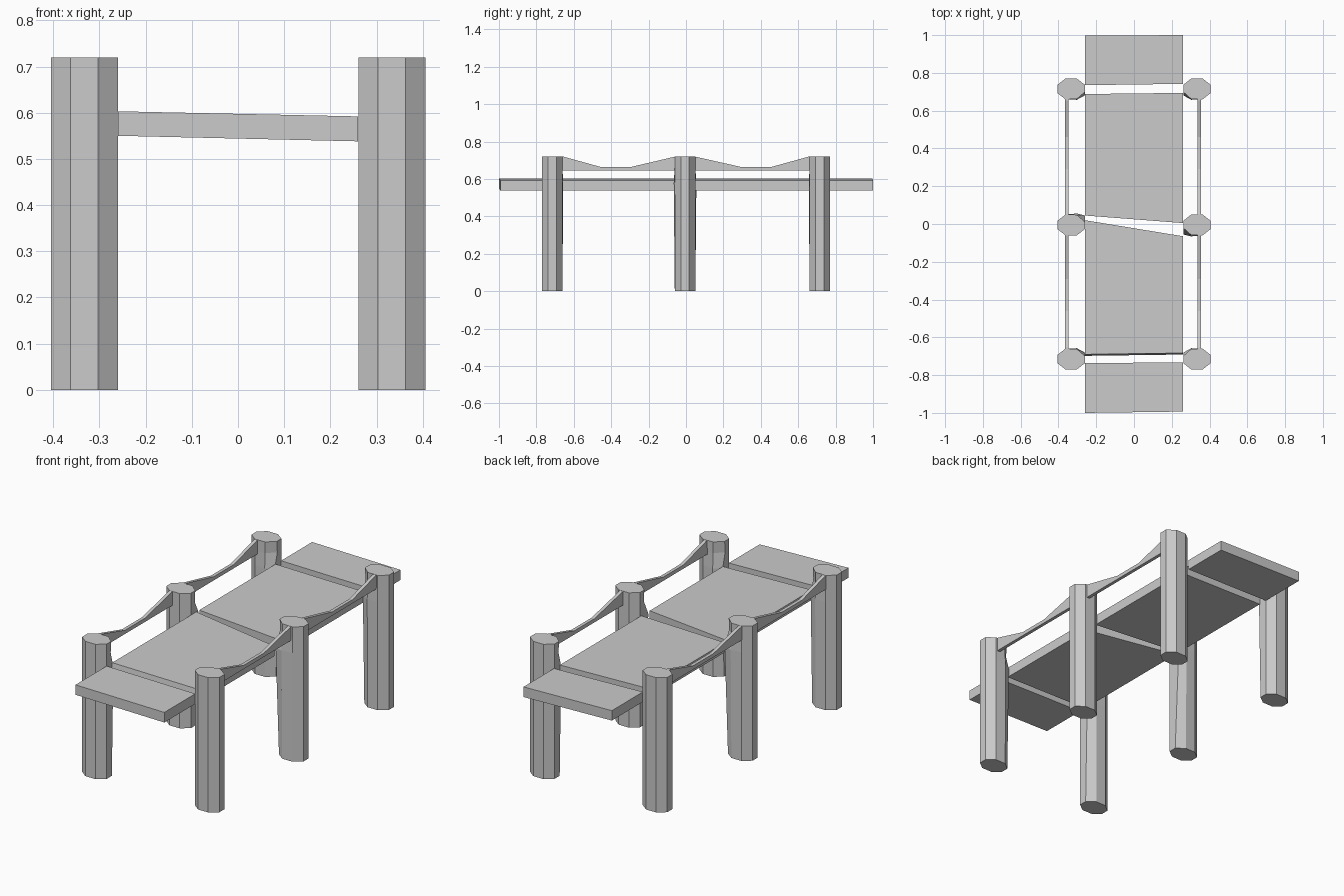
import bpy

if "Cube" in bpy.data.objects:
    bpy.data.objects.remove(bpy.data.objects["Cube"])


def make_mesh(name, verts, faces):
    me = bpy.data.meshes.new(name)
    me.from_pydata(verts, [], faces)
    me.update()
    ob = bpy.data.objects.new(name, me)
    bpy.context.collection.objects.link(ob)
    return ob


def loft(name, rings):
    # Skin equal-length rings (counter-clockwise) and cap both ends
    n = len(rings[0])
    faces = [tuple(reversed(range(n))),
             tuple(range((len(rings) - 1) * n, len(rings) * n))]
    for r in range(len(rings) - 1):
        for i in range(n):
            j = (i + 1) % n
            faces.append((r * n + i, r * n + j, (r + 1) * n + j, (r + 1) * n + i))
    return make_mesh(name, [v for ring in rings for v in ring], faces)


# Octagonal post; the inner corner facing the rope bulges at deck height
def post(name, side, y, rope_side, bulge):
    octagon = [(-.03, -.055), (.03, -.055), (.073, -.022), (.073, .022),
               (.03, .055), (-.03, .055), (-.072, .022), (-.072, -.022)]
    rings = []
    for z, push in ((0, 0), (.58, bulge), (.66, -.01), (.72, -.006)):
        ring = []
        for px, py in octagon:
            inner = px * side < 0 and py * rope_side > 0
            dy = 0
            if inner:
                dy = push * rope_side * (1.0 if abs(px) > .05 else .2)
            ring.append((side * .333 + px, y + py + dy, z))
        rings.append(ring)
    loft(name, rings)


for side, label in ((-1, "left"), (1, "right")):
    post("front_post_" + label, side, -.715, 1, .012)
    post("middle_post_" + label, side, -.005, -side, .028)
    post("back_post_" + label, side, .715, -1, .012)

    # Sagging rope rails, deep at the posts and thin in the middle
    x = -.355 if side < 0 else .346
    for part, pts in (
            ("front", ((-.68, .72), (-.655, .72), (-.46, .666), (-.29, .666), (-.06, .72), (-.03, .72))),
            ("back", ((.03, .72), (.05, .72), (.29, .666), (.46, .666), (.655, .72), (.68, .72)))):
        rings = [[(x - .009, y, .645), (x - .009, y, z - .001),
                  (x + .009, y, z - .001), (x + .009, y, .645)] for y, z in pts]
        loft(part + "_rope_" + label, rings)

# Tilted deck planks: (front y left, right), (back y left, right)
planks = (((-1.0, -.993), (-.737, -.732)),
          ((-.69, -.683), (.02, -.065)),
          ((.045, .005), (.688, .694)),
          ((.735, .742), (.997, 1.0)))
for i, ((fl, fr), (bl, br)) in enumerate(planks):
    base = [(-.26, fl, .55), (.26, fr, .538), (.26, br, .538), (-.26, bl, .55)]
    lip = .008 if i == 1 else 0
    base[0] = (-.26, fl - lip, .55)
    base[1] = (.26, fr - lip, .538)
    top = [(-.26, fl, .603), (.26, fr, .592), (.26, br, .592), (-.26, bl, .603)]
    loft("deck_plank_%d" % (i + 1), [base, top])
